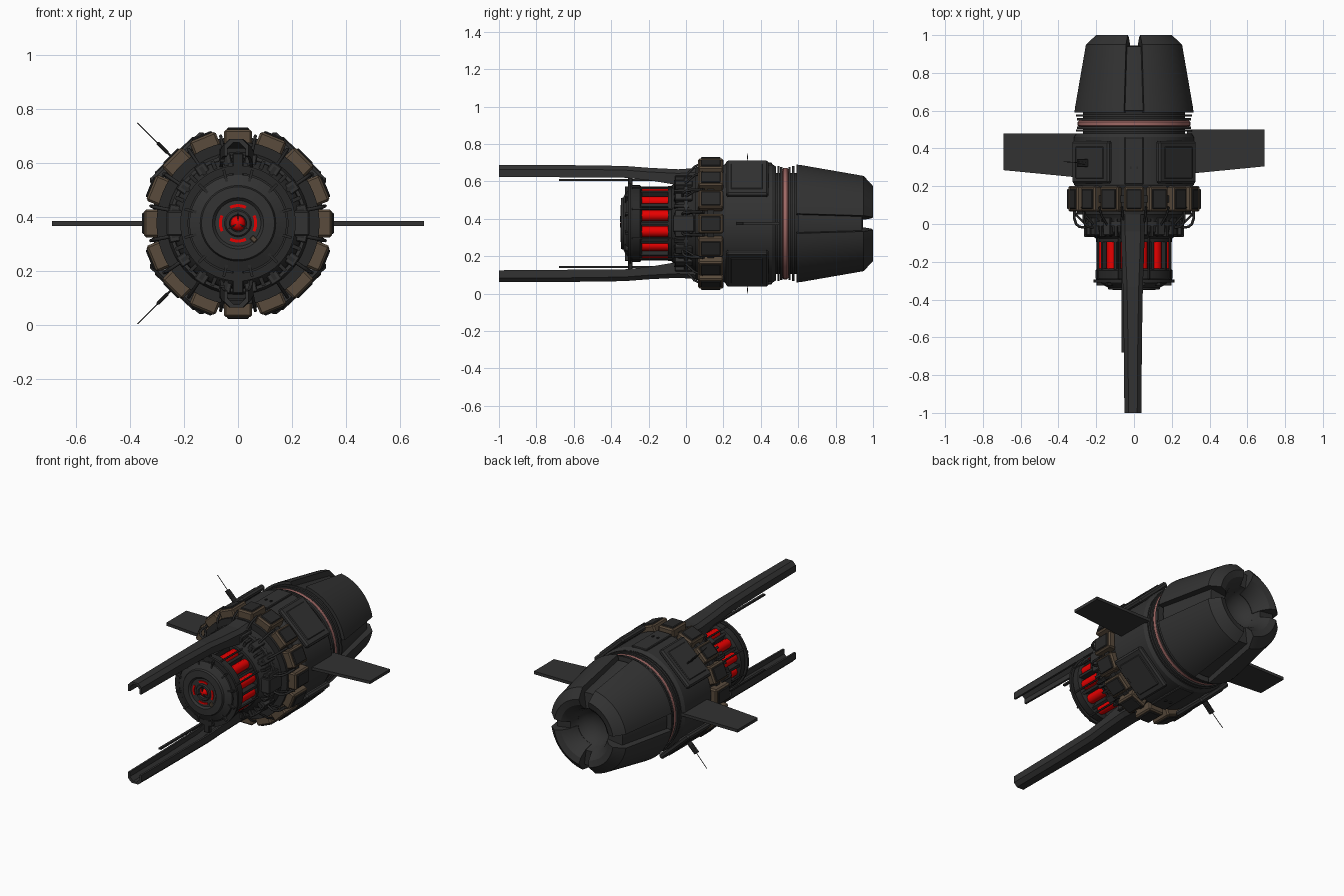
import bpy, bmesh, math
from math import sin, cos, radians
from mathutils import Matrix, Vector

CZ = 0.375  # height of the long axis
if "Cube" in bpy.data.objects:
    bpy.data.objects.remove(bpy.data.objects["Cube"], do_unlink=True)


def material(name, r, g, b):
    m = bpy.data.materials.new(name)
    m.use_nodes = True
    m.diffuse_color = (r, g, b, 1)
    node = next(n for n in m.node_tree.nodes if n.type == 'BSDF_PRINCIPLED')
    node.inputs["Base Color"].default_value = (r, g, b, 1)
    node.inputs["Roughness"].default_value = 0.7
    return m


HULL = material("charcoal hull", 0.032, 0.032, 0.032)
DARK = material("dark metal", 0.022, 0.022, 0.022)
BROWN = material("brown metal", 0.10, 0.07, 0.045)
RED = material("glowing red", 0.8, 0.0, 0.0)
PINK = material("dull pink", 0.35, 0.14, 0.13)


def finish(name, bm, mat, smooth=True):
    bmesh.ops.recalc_face_normals(bm, faces=bm.faces)
    me = bpy.data.meshes.new(name)
    bm.to_mesh(me)
    bm.free()
    me.materials.append(mat)
    if smooth:
        me.shade_smooth()
        me.set_sharp_from_angle(angle=radians(30))
    ob = bpy.data.objects.new(name, me)
    bpy.context.collection.objects.link(ob)
    return ob


def polar(r, a, y):
    return Vector((r * cos(a), y, CZ + r * sin(a)))


def revolve(name, profile, mat, start=0, sweep=360, steps=64):
    """Turn a closed (radius, y) outline round the long axis, capping part turns."""
    bm = bmesh.new()
    full = sweep == 360
    rings = []
    for i in range(steps if full else steps + 1):
        a = radians(start + sweep * i / steps)
        rings.append([bm.verts.new(polar(r, a, y)) for r, y in profile])
    n = len(profile)
    for i in range(steps):
        p, q = rings[i], rings[(i + 1) % len(rings)]
        for j in range(n):
            k = (j + 1) % n
            bm.faces.new((p[j], p[k], q[k], q[j]))
    if full:
        bmesh.ops.remove_doubles(bm, verts=bm.verts, dist=1e-5)
    else:
        bm.faces.new(rings[0])
        bm.faces.new(rings[-1])
    return finish(name, bm, mat)


def drum(name, r, y0, y1, mat, inner=0.0):
    return revolve(name, [(inner, y0), (r, y0), (r, y1), (inner, y1)], mat)


def blocks(name, angles, r0, r1, y0, y1, width, mat, bevel=0.004):
    """Boxes standing out from the axis at each angle, in one mesh."""
    bm = bmesh.new()
    for deg in angles:
        mat4 = (Matrix.Translation((0, 0, CZ)) @ Matrix.Rotation(-radians(deg), 4, 'Y')
                @ Matrix.Translation(((r0 + r1) / 2, (y0 + y1) / 2, 0))
                @ Matrix.Diagonal((r1 - r0, y1 - y0, width, 1)))
        bmesh.ops.create_cube(bm, size=1, matrix=mat4)
    if bevel:
        bmesh.ops.bevel(bm, geom=bm.edges[:], offset=bevel, segments=1, affect='EDGES')
    return finish(name, bm, mat, False)


def pipes(name, angles, path, radius, mat):
    """The same (radius, y) path swept as a round pipe at each angle."""
    cu = bpy.data.curves.new(name, 'CURVE')
    cu.dimensions = '3D'
    cu.bevel_depth = radius
    cu.bevel_resolution = 2
    cu.use_fill_caps = True
    for deg in angles:
        sp = cu.splines.new('POLY')
        sp.points.add(len(path) - 1)
        for p, (r, y) in zip(sp.points, path):
            p.co = (*polar(r, radians(deg), y), 1)
    cu.materials.append(mat)
    ob = bpy.data.objects.new(name, cu)
    bpy.context.collection.objects.link(ob)
    return ob


def loft(name, sections, mat):
    bm = bmesh.new()
    rings = [[bm.verts.new(p) for p in s] for s in sections]
    for p, q in zip(rings, rings[1:]):
        for j in range(len(p)):
            k = (j + 1) % len(p)
            bm.faces.new((p[j], p[k], q[k], q[j]))
    bm.faces.new(rings[0])
    bm.faces.new(rings[-1])
    return finish(name, bm, mat, False)


def spread(n, offset=0):
    return [offset + 360 * i / n for i in range(n)]


# Rear nozzle: four petals round a smooth funnel, deep slots between them
petal = [(0.25, 0.59), (0.32, 0.59), (0.316, 0.62), (0.258, 0.95), (0.203, 1.0),
         (0.165, 0.99), (0.13, 0.955), (0.11, 0.9)]
for i in range(4):
    revolve(f"nozzle_petal_{i + 1}", petal, HULL, i * 90 + 9.5, 71, 14)
revolve("nozzle_inner_shell", [(0, 0.58), (0.29, 0.6), (0.283, 0.63), (0.225, 0.94), (0.13, 0.945),
                               (0.115, 0.9), (0.09, 0.865), (0.05, 0.84), (0, 0.83)], HULL)

# Neck with the pink ring sunk between flanges
drum("neck", 0.27, 0.42, 0.6, DARK)
for i, (r, y) in enumerate([(0.308, 0.495), (0.303, 0.509), (0.303, 0.554), (0.308, 0.574)]):
    drum(f"neck_flange_{i + 1}", r, y - 0.006, y + 0.006, HULL, 0.2)
revolve("pink_ring", [(0.25, 0.515), (0.29, 0.515), (0.298, 0.522), (0.298, 0.541), (0.29, 0.548), (0.25, 0.548)], PINK)

# Main body with a flat armour plate standing across each shoulder
revolve("main_body", [(0, 0.18), (0.3, 0.18), (0.318, 0.21), (0.318, 0.46), (0.305, 0.48), (0, 0.48)], HULL)
blocks("shoulder_plates", (47, 133, 227, 313), 0.31, 0.344, 0.215, 0.44, 0.27, HULL, 0.01)
blocks("shoulder_plate_panels", (47, 133, 227, 313), 0.33, 0.349, 0.24, 0.41, 0.2, HULL)
blocks("body_spine_plates", (90, 270), 0.3, 0.325, 0.21, 0.46, 0.1, HULL)
blocks("spine_bolts", (87, 93, 267, 273), 0.32, 0.331, 0.29, 0.305, 0.01, DARK, 0)

# Ring of sixteen brown modules with dark outer covers
drum("module_ring", 0.302, 0.05, 0.2, DARK)
around = spread(16)
between = spread(16, 11.25)
blocks("brown_modules", around, 0.28, 0.348, 0.065, 0.2, 0.104, BROWN, 0.008)
blocks("module_covers", around, 0.32, 0.355, 0.08, 0.185, 0.08, DARK)
blocks("module_links", between, 0.29, 0.318, 0.115, 0.15, 0.05, DARK, 0)

# Front hub with equipment boxes, struts and bent feed pipes
revolve("hub", [(0, -0.085), (0.19, -0.085), (0.225, -0.06), (0.24, -0.04), (0.245, 0.02), (0.27, 0.06), (0, 0.06)], DARK)
drum("hub_band", 0.255, -0.01, 0.012, HULL, 0.2)
blocks("hub_boxes", between, 0.22, 0.262, -0.06, 0.035, 0.045, HULL)
blocks("hub_side_boxes", (0, 180), 0.19, 0.264, -0.07, 0.045, 0.09, HULL)
blocks("hub_fins", spread(32), 0.2, 0.25, -0.065, 0.04, 0.014, DARK, 0)
pipes("hub_struts", between, [(0.33, 0.09), (0.31, 0.045), (0.24, -0.02)], 0.006, DARK)
pipes("feed_pipes", (-34, -11, 11, 34, 146, 169, 191, 214),
      [(0.322, 0.1), (0.322, 0.03), (0.312, 0.0), (0.295, -0.015), (0.24, -0.02)], 0.007, DARK)

# Engine core: red tubes behind a cage of dark ribs
drum("core", 0.145, -0.27, -0.07, DARK)
pipes("red_tubes", spread(12, 15), [(0.165, -0.24), (0.165, -0.08)], 0.029, RED)
blocks("core_ribs", spread(12), 0.13, 0.198, -0.27, -0.06, 0.016, DARK, 0)
pipes("cage_rods", spread(8, 22.5), [(0.205, -0.29), (0.205, -0.05)], 0.005, DARK)
drum("core_collar", 0.2, -0.095, -0.075, DARK, 0.1)
revolve("front_collar", [(0, -0.3), (0.195, -0.3), (0.205, -0.285), (0.205, -0.245), (0.19, -0.235), (0, -0.235)], DARK)
drum("front_rim", 0.214, -0.31, -0.295, DARK, 0.185)

# Front cap: stepped dome with spokes, red arcs and a caged red eye
revolve("front_cap", [(0, -0.29), (0.18, -0.29), (0.18, -0.315), (0.14, -0.335), (0.135, -0.347), (0.095, -0.349),
                      (0.085, -0.338), (0.05, -0.338), (0.045, -0.345), (0.032, -0.345), (0.03, -0.33), (0, -0.33)], HULL)
blocks("cap_spokes", spread(12, 15), 0.135, 0.205, -0.325, -0.295, 0.01, DARK, 0)
for i in range(4):
    revolve(f"red_arc_{i + 1}", [(0.06, -0.343), (0.071, -0.343), (0.071, -0.336), (0.06, -0.336)],
            RED, i * 90 - 26, 52, 10)
bm = bmesh.new()
bmesh.ops.create_uvsphere(bm, u_segments=16, v_segments=8, radius=0.029,
                          matrix=Matrix.Translation((0, -0.323, CZ)))
finish("red_eye", bm, RED)
blocks("eye_cage", (90, 210, 330), 0.008, 0.04, -0.353, -0.335, 0.005, DARK, 0)
blocks("cap_brown_latch", (-45,), 0.07, 0.095, -0.35, -0.33, 0.02, BROWN, 0.003)

# Long roof-shaped beams above and below, open toward the axis
stations = [(-1.0, 0.045, 0.312, 0.25), (-0.62, 0.048, 0.312, 0.247), (-0.33, 0.053, 0.308, 0.245),
            (-0.2, 0.058, 0.298, 0.232), (-0.04, 0.063, 0.29, 0.205), (0.1, 0.063, 0.3, 0.22)]
for name, s in (("upper", 1), ("lower", -1)):
    rows = []
    for y, w, ro, ri in stations:
        t, c = 0.012, 0.022
        shape = [(-w, ri), (-w, ro - c), (c - w, ro), (w - c, ro), (w, ro - c), (w, ri),
                 (w - t, ri), (w - t, ro - c - t), (w - c - t, ro - t), (c + t - w, ro - t),
                 (t - w, ro - c - t), (t - w, ri)]
        rows.append([(x - 0.006, y, CZ + s * r) for x, r in shape])
    loft(f"{name}_beam", rows, HULL)
    loft(f"{name}_beam_rail", [[(x, y, CZ + s * r) for x, r in
                               ((-0.066, 0.228), (-0.066, 0.238), (-0.05, 0.238), (-0.05, 0.228))]
                              for y in (-0.68, -0.05)], DARK)
    blocks(f"{name}_beam_post", (90 * s,), 0.17, 0.26, -0.31, -0.285, 0.04, DARK)

# Side wings, the left one set slightly further back
for side, s, shift in (("left", 1, 0.02), ("right", -1, 0)):
    rows = []
    for x, y0 in ((0.28, 0.245), (0.69, 0.285)):
        rows.append([(s * x, y + shift, CZ + z) for y, z in
                     ((y0, -0.009), (y0, 0.009), (0.48, 0.009), (0.48, -0.009))])
    loft(f"{side}_wing", rows, HULL)

# Two needle antennas with flat vanes on the right side
for name, deg in (("upper", 135), ("lower", 225)):
    pipes(f"{name}_antenna_needle", (deg,), [(0.31, 0.32), (0.527, 0.33)], 0.002, DARK)
    pipes(f"{name}_antenna_pod", (deg,), [(0.37, 0.32), (0.42, 0.325)], 0.007, DARK)
    blocks(f"{name}_antenna_vane", (deg,), 0.335, 0.425, 0.303, 0.343, 0.008, DARK, 0.002)
